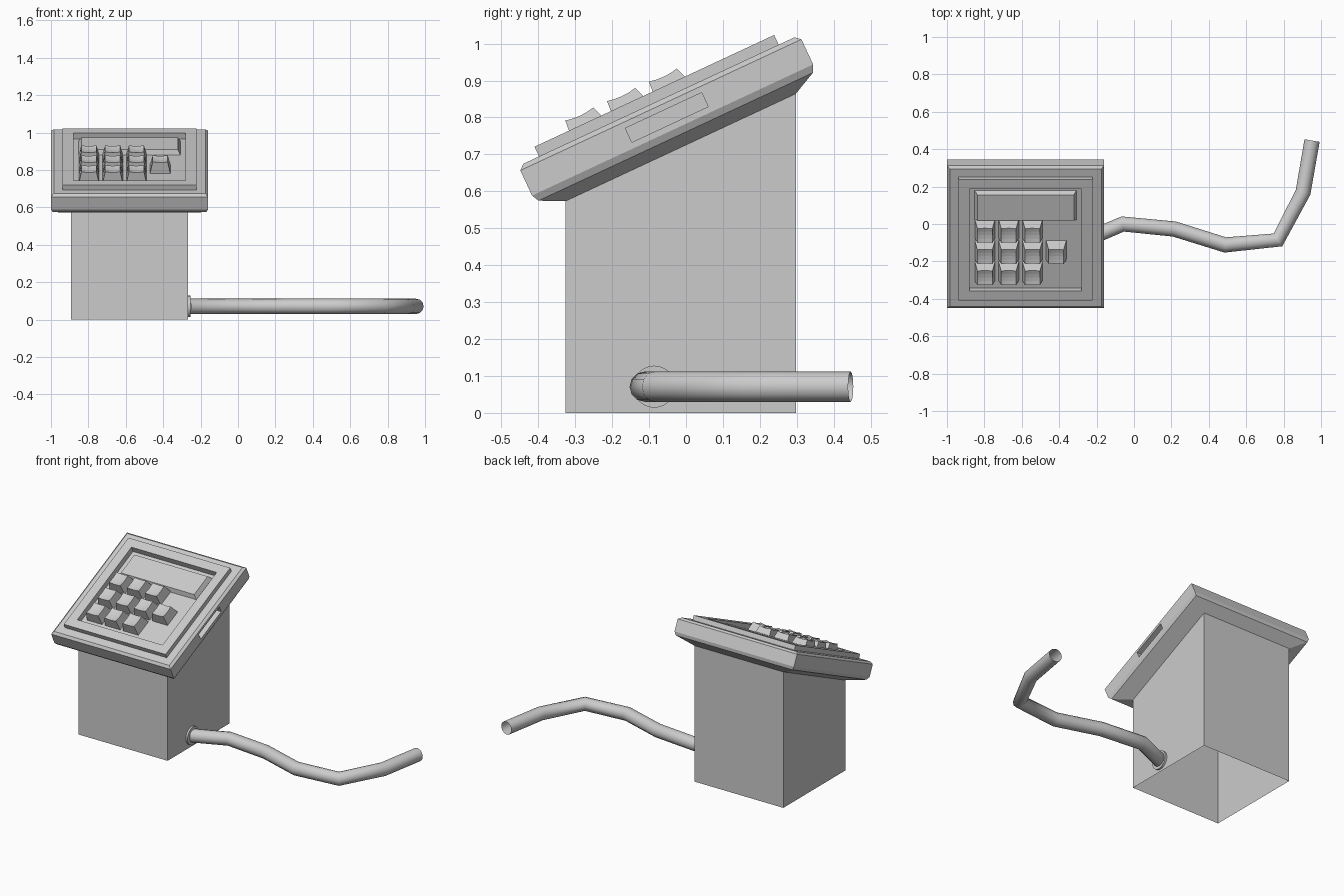
import bpy, bmesh
from math import cos, sin, pi, radians
from mathutils import Vector

if "Cube" in bpy.data.objects:
    bpy.data.objects.remove(bpy.data.objects["Cube"])

A = radians(25)
ORIGIN = Vector((-0.58, -0.068, 0.834))
T = Vector((0, cos(A), sin(A)))      # up the sloped panel
N = Vector((0, -sin(A), cos(A)))     # out of the sloped panel


def P(x, t, n):
    return ORIGIN + Vector((x, 0, 0)) + T * t + N * n


def rect(x0, x1, t0, t1, n):
    return [P(x0, t0, n), P(x1, t0, n), P(x1, t1, n), P(x0, t1, n)]


def loft(bm, rings):
    vs = [[bm.verts.new(p) for p in r] for r in rings]
    faces = []
    for a, b in zip(vs, vs[1:]):
        k = len(a)
        faces.append([bm.faces.new((a[i], a[(i + 1) % k], b[(i + 1) % k], b[i])) for i in range(k)])
    return vs, faces


def finish(bm, name):
    bmesh.ops.recalc_face_normals(bm, faces=bm.faces[:])
    me = bpy.data.meshes.new(name)
    bm.to_mesh(me)
    bm.free()
    ob = bpy.data.objects.new(name, me)
    bpy.context.collection.objects.link(ob)
    return ob


# Sloped head: recess floor, raised frame, outer slab and tapered underside
profile = [(.30, .30, .005), (.30, .30, .042), (.358, .358, .042), (.358, .358, .013),
           (.405, .405, .013), (.42, .42, 0), (.42, .42, -.075), (.41, .41, -.095),
           (.313, .344, -.127)]
bm = bmesh.new()
vs, faces = loft(bm, [rect(-x, x, -t, t, n) for x, t, n in profile])
bm.faces.new(vs[0])
bmesh.ops.recalc_face_normals(bm, faces=bm.faces[:])
# Card slot sunk into the right side
side = faces[5][1]
bmesh.ops.inset_individual(bm, faces=[side], thickness=.0235)
for v in side.verts:
    t = (v.co - ORIGIN).dot(T)
    v.co += T * ((.114 if t > 0 else -.114) - t)
slot = bmesh.ops.extrude_discrete_faces(bm, faces=[side])["faces"][0]
bmesh.ops.translate(bm, verts=slot.verts[:], vec=(-.035, 0, 0))
finish(bm, "panel_head")

# Pedestal: tube with a slanted top, open underneath
bm = bmesh.new()
top = rect(-.313, .313, -.344, .344, -.127)
loft(bm, [top, [Vector((p.x, p.y, 0)) for p in top]])
finish(bm, "pedestal")

# Display block
bm = bmesh.new()
vs, _ = loft(bm, [rect(-.272, .272, .10, .276, .005), rect(-.258, .258, .112, .262, .032)])
bm.faces.new(vs[-1])
finish(bm, "display")


# Keys: tapered, with a dished top
def key(name, cx, t0):
    bm = bmesh.new()
    S = 4
    grid = []
    for j in range(S + 1):
        row = []
        for i in range(S + 1):
            u, v = 2 * i / S - 1, 2 * j / S - 1
            n = .071 - .005 * (2 - u * u - v * v)
            row.append(bm.verts.new(P(cx + .040 * u, t0 + .042 * (v + 1), n)))
        grid.append(row)
    for j in range(S):
        for i in range(S):
            bm.faces.new((grid[j][i], grid[j][i + 1], grid[j + 1][i + 1], grid[j + 1][i]))
    b = [bm.verts.new(p) for p in rect(cx - .054, cx + .054, t0 - .004, t0 + .108, .005)]
    edges = [grid[0], [r[-1] for r in grid], grid[-1][::-1], [r[0] for r in grid][::-1]]
    for k, e in enumerate(edges):
        bm.faces.new([b[k], b[(k + 1) % 4]] + e[::-1])
    finish(bm, name)


for r in range(3):
    for c in range(4 if r == 1 else 3):
        key(f"key_{r}_{c}", -.217 + .127 * c, -.253 + .125 * r)

# Cable
path = [(-.267, -.088), (-.06, 0), (.216, -.027), (.488, -.112), (.77, -.085), (.904, .17), (.952, .446)]
cu = bpy.data.curves.new("cable", "CURVE")
cu.dimensions = "3D"
cu.bevel_depth = .041
cu.bevel_resolution = 4
sp = cu.splines.new("POLY")
sp.points.add(len(path) - 1)
for p, (x, y) in zip(sp.points, path):
    p.co = (x, y, .071, 1)
cable = bpy.data.objects.new("cable", cu)
bpy.context.collection.objects.link(cable)
bpy.context.view_layer.objects.active = cable
cable.select_set(True)
bpy.ops.object.convert(target="MESH")
bpy.ops.object.shade_smooth()

# Cable collar on the pedestal wall
bpy.ops.mesh.primitive_cylinder_add(vertices=24, radius=.057, depth=.014,
                                    location=(-.262, -.086, .071), rotation=(0, pi / 2, 0))
bpy.context.object.name = "cable_collar"
bpy.ops.object.shade_smooth_by_angle(angle=radians(40))
